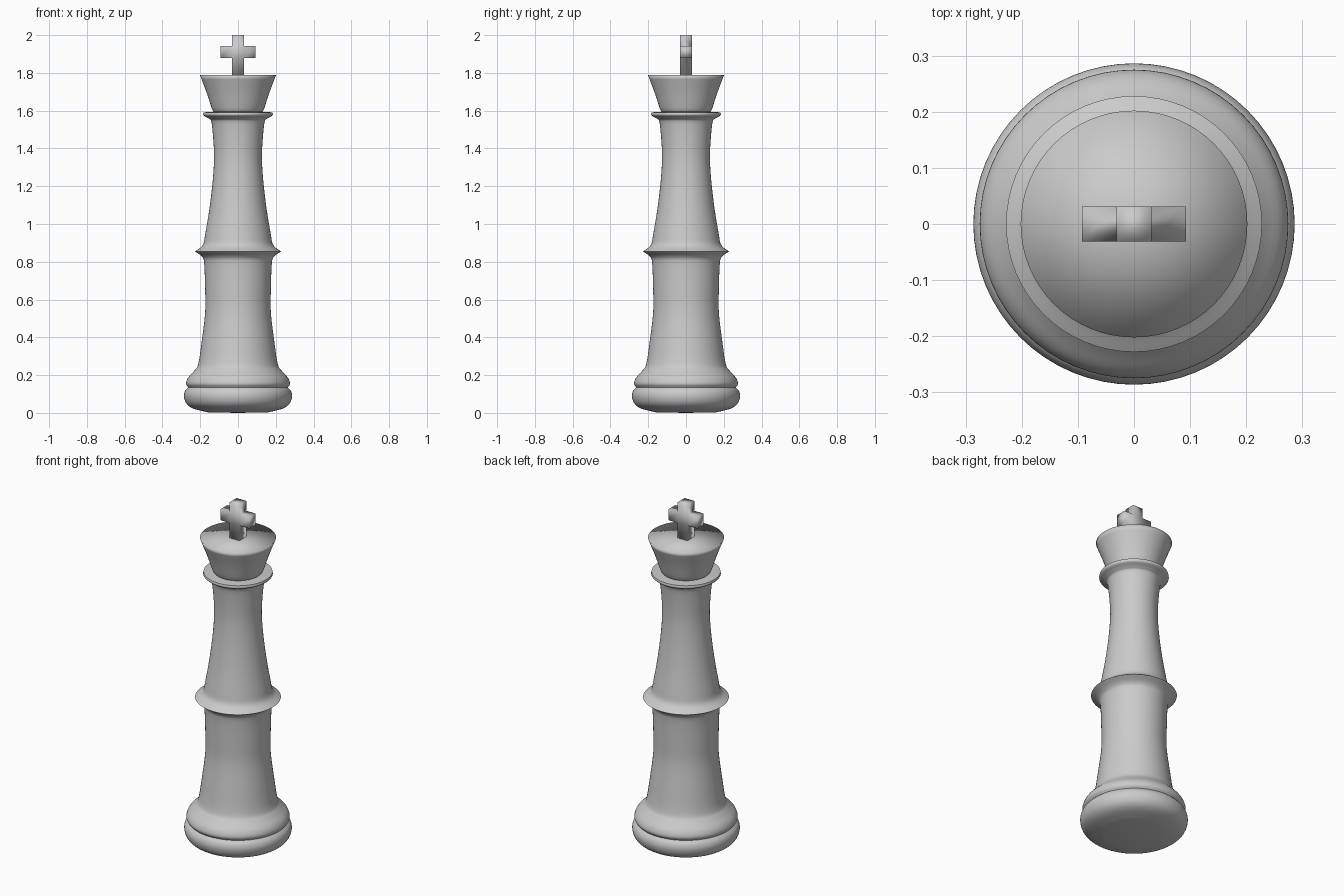
import bpy, bmesh, math
from mathutils import Vector

if "Cube" in bpy.data.objects:
    bpy.data.objects.remove(bpy.data.objects["Cube"])


def finish(name, bm):
    bmesh.ops.remove_doubles(bm, verts=bm.verts, dist=1e-5)
    bmesh.ops.recalc_face_normals(bm, faces=bm.faces)
    for f in bm.faces:
        f.smooth = True
    me = bpy.data.meshes.new(name)
    bm.to_mesh(me)
    bm.free()
    ob = bpy.data.objects.new(name, me)
    bpy.context.collection.objects.link(ob)
    return ob


def smooth_run(pts, n=4):
    # Catmull-Rom curve through a run of (radius, height) points
    p = [Vector(q) for q in pts]
    p = [2 * p[0] - p[1]] + p + [2 * p[-1] - p[-2]]
    out = []
    for a, b, c, d in zip(p, p[1:], p[2:], p[3:]):
        for i in range(n):
            t = i / n
            out.append(0.5 * (2 * b + (c - a) * t + (2 * a - 5 * b + 4 * c - d) * t**2
                              + (3 * b - a - 3 * c + d) * t**3))
    return out + [p[-2]]


def lathe(name, runs, steps=64):
    pts = [q for run in runs for q in (smooth_run(run) if len(run) > 2 else run)]
    bm = bmesh.new()
    vs = [bm.verts.new((q[0], 0, q[1])) for q in pts]
    es = [bm.edges.new(pair) for pair in zip(vs, vs[1:])]
    bmesh.ops.spin(bm, geom=vs + es, cent=(0, 0, 0), axis=(0, 0, 1),
                   angle=math.tau, steps=steps, use_merge=True)
    return finish(name, bm)


# Turned body: foot, two base rings, waisted stem and two collars
body = lathe("body", [
    [(0, 0), (0.16, 0.003)],
    [(0.16, 0.003), (0.235, 0.022), (0.272, 0.048), (0.286, 0.085), (0.281, 0.115), (0.264, 0.135)],
    [(0.264, 0.135), (0.275, 0.155), (0.264, 0.187), (0.23, 0.225), (0.21, 0.26), (0.192, 0.38),
     (0.174, 0.53), (0.174, 0.65), (0.179, 0.79), (0.191, 0.828), (0.228, 0.855)],
    [(0.228, 0.855), (0.187, 0.888), (0.173, 0.95), (0.15, 1.09), (0.132, 1.25), (0.127, 1.38),
     (0.139, 1.53), (0.153, 1.557), (0.183, 1.575), (0.183, 1.591)],
    [(0.183, 1.591), (0.10, 1.596)],
])
body.data.set_sharp_from_angle(angle=math.radians(50))

# Flared crown with flat top
lathe("crown", [[(0.126, 1.592), (0.138, 1.61), (0.166, 1.695), (0.202, 1.79)],
                [(0.202, 1.79), (0, 1.79)]])

# Cross finial: a cube block with its sides and ends extruded
bm = bmesh.new()
bmesh.ops.create_cube(bm, size=1)
for v in bm.verts:
    v.co = Vector((v.co.x * 0.063, v.co.y * 0.063, 1.91 + v.co.z * 0.064))
for direction, dist in (((1, 0, 0), 0.061), ((-1, 0, 0), 0.061),
                        ((0, 0, 1), 0.058), ((0, 0, -1), 0.088)):
    d = Vector(direction)
    bm.normal_update()
    face = max(bm.faces, key=lambda f: f.normal.dot(d) * 10 + f.calc_center_median().dot(d))
    new = bmesh.ops.extrude_discrete_faces(bm, faces=[face])["faces"][0]
    bmesh.ops.translate(bm, verts=new.verts, vec=d * dist)
finish("cross", bm)
